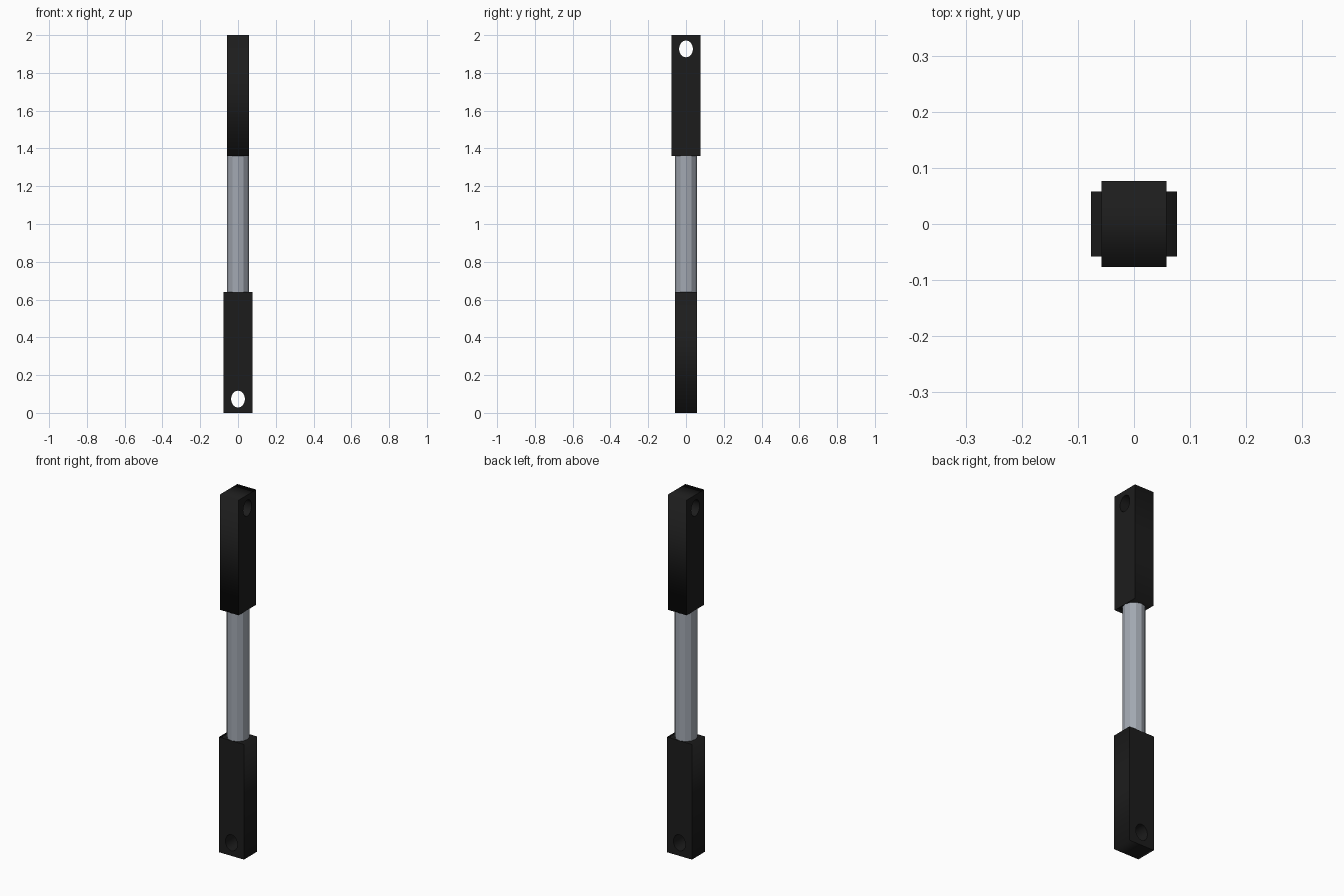
import bpy
from math import pi, cos, sin

if "Cube" in bpy.data.objects:
    bpy.data.objects.remove(bpy.data.objects["Cube"])


def material(name, color):
    m = bpy.data.materials.new(name)
    m.diffuse_color = color
    m.use_nodes = True
    m.node_tree.nodes["Principled BSDF"].inputs["Base Color"].default_value = m.diffuse_color
    return m


black = material("black_plastic", (0.012, 0.012, 0.012, 1))
steel = material("steel", (0.36, 0.39, 0.44, 1))

HX, HY, LENGTH = 0.077, 0.058, 0.64     # end block half width, half depth, length
HOLE_Z, HOLE_RX, HOLE_RZ = 0.073, 0.037, 0.045


def add_spline(curve, points):
    s = curve.splines.new('POLY')
    s.points.add(len(points) - 1)
    for p, (x, y) in zip(s.points, points):
        p.co = (x, y, 0, 1)
    s.use_cyclic_u = True


def end_block(name, location, rotation):
    # Rectangular profile with an oval pin hole, extruded through its depth
    curve = bpy.data.curves.new(name + "_profile", 'CURVE')
    curve.dimensions = '2D'
    curve.fill_mode = 'BOTH'
    curve.extrude = HY
    add_spline(curve, [(-HX, 0), (HX, 0), (HX, LENGTH), (-HX, LENGTH)])
    add_spline(curve, [(HOLE_RX * cos(i * pi / 8), HOLE_Z + HOLE_RZ * sin(i * pi / 8))
                       for i in range(16)])
    ob = bpy.data.objects.new(name, curve)
    bpy.context.collection.objects.link(ob)
    ob.location, ob.rotation_euler = location, rotation
    curve.materials.append(black)
    bpy.ops.object.select_all(action='DESELECT')
    ob.select_set(True)
    bpy.context.view_layer.objects.active = ob
    bpy.ops.object.convert(target='MESH')
    return bpy.context.object


# Lower block (hole runs front to back), upper block flipped and turned a quarter
end_block("lower_end_block", (0, 0, 0), (pi / 2, 0, 0))
end_block("upper_end_block", (0, 0, 2), (-pi / 2, 0, pi / 2))

# Twelve-sided rod joining the blocks
bpy.ops.mesh.primitive_cylinder_add(vertices=12, radius=0.057, depth=0.74,
                                    location=(0, 0, 1))
rod = bpy.context.object
rod.name = "rod"
rod.data.materials.append(steel)
